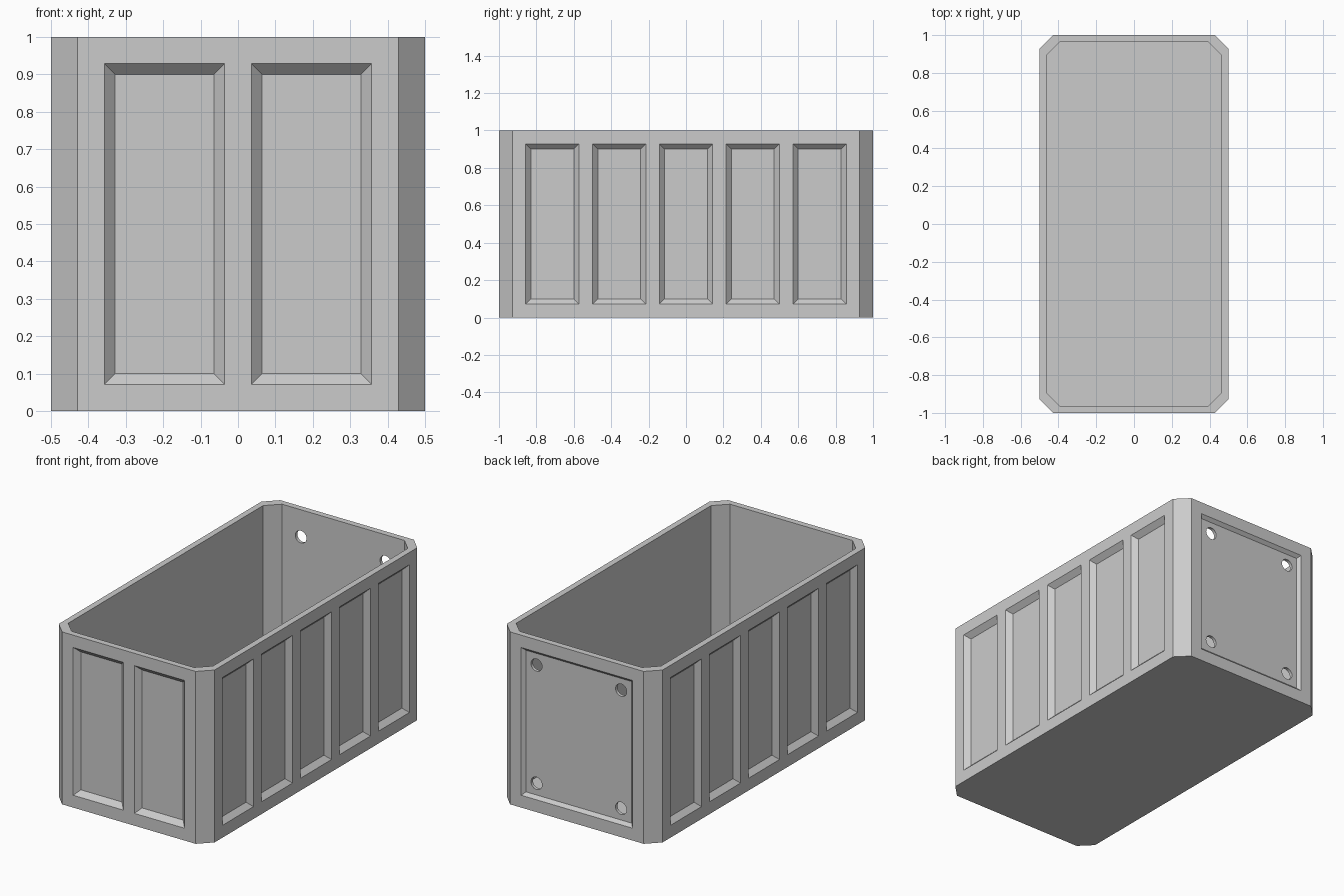
import bpy, bmesh, math
from mathutils import Matrix, Vector

if "Cube" in bpy.data.objects:
    bpy.data.objects.remove(bpy.data.objects["Cube"])

U = 1 / 14                      # module: the box is 14 x 28 x 14 modules
HX, HY, H = 0.5, 1.0, 1.0
WALL, CHAMFER = 0.5 * U, U

grey = bpy.data.materials.new("light_grey")
grey.diffuse_color = (0.6, 0.6, 0.6, 1)
grey.use_nodes = True
grey.node_tree.nodes["Principled BSDF"].inputs["Base Color"].default_value = grey.diffuse_color


def to_object(bm, name):
    bmesh.ops.recalc_face_normals(bm, faces=bm.faces)
    mesh = bpy.data.meshes.new(name)
    bm.to_mesh(mesh)
    bm.free()
    mesh.materials.append(grey)
    ob = bpy.data.objects.new(name, mesh)
    bpy.context.collection.objects.link(ob)
    return ob


def octagon(bm, hx, hy, z, c=CHAMFER):
    """Ring of a rectangle with chamfered corners."""
    pts = [(hx, hy - c), (hx - c, hy), (c - hx, hy), (-hx, hy - c),
           (-hx, c - hy), (c - hx, -hy), (hx - c, -hy), (hx, c - hy)]
    return [bm.verts.new((x, y, z)) for x, y in pts]


def bridge(bm, a, b):
    n = len(a)
    for i in range(n):
        bm.faces.new((a[i], a[(i + 1) % n], b[(i + 1) % n], b[i]))


def add_recess(bm, origin, across, inward, half_w, half_h, depth):
    """Tapered panel cutter with 45 degree sides, flared past the surface."""
    rings = []
    for d in (-0.005, depth):
        rings.append([bm.verts.new(origin + across * sx * (half_w - d)
                                   + Vector((0, 0, sz * (half_h - d))) + inward * d)
                      for sx, sz in ((-1, -1), (1, -1), (1, 1), (-1, 1))])
    bridge(bm, *rings)
    for r in rings:
        bm.faces.new(r)


def cut(target, cutter):
    cutter.hide_render = True
    mod = target.modifiers.new("cut", 'BOOLEAN')
    mod.operation, mod.solver, mod.object = 'DIFFERENCE', 'EXACT', cutter
    bpy.context.view_layer.objects.active = target
    bpy.ops.object.modifier_apply(modifier=mod.name)
    bpy.data.objects.remove(cutter)


# Open box with chamfered corners
bm = bmesh.new()
loops = [octagon(bm, HX, HY, 0), octagon(bm, HX, HY, H),
         octagon(bm, HX - WALL, HY - WALL, H), octagon(bm, HX - WALL, HY - WALL, WALL)]
for a, b in zip(loops, loops[1:]):
    bridge(bm, a, b)
bm.faces.new(loops[0])
bm.faces.new(loops[-1])
box = to_object(bm, "container_box")

# Recessed panels: five per side, two in front, one shallow one at the back
X, Y = Vector((1, 0, 0)), Vector((0, 1, 0))
bm = bmesh.new()
for s in (-1, 1):
    for i in range(-2, 3):
        add_recess(bm, Vector((s * HX, i * 5 * U, H / 2)), Y, -s * X, 2 * U, 6 * U, 0.4 * U)
    add_recess(bm, Vector((s * 2.75 * U, -HY, H / 2)), X, Y, 2.25 * U, 6 * U, 0.4 * U)
add_recess(bm, Vector((0, HY, H / 2)), X, -Y, 5 * U, 6 * U, 0.25 * U)
cut(box, to_object(bm, "panel_cutter"))

# Four bolt holes through the back wall
bm = bmesh.new()
for sx in (-1, 1):
    for sz in (-1, 1):
        place = (Matrix.Translation((sx * 3.8 * U, HY, H / 2 + sz * 4.8 * U))
                 @ Matrix.Rotation(math.pi / 2, 4, 'X'))
        bmesh.ops.create_cone(bm, cap_ends=True, segments=24, radius1=0.5 * U,
                              radius2=0.5 * U, depth=0.2, matrix=place)
cut(box, to_object(bm, "hole_cutter"))

# Flat panels, softly shaded hole walls
bpy.ops.object.select_all(action='DESELECT')
box.select_set(True)
bpy.context.view_layer.objects.active = box
bpy.ops.object.shade_smooth_by_angle(angle=math.radians(30))
